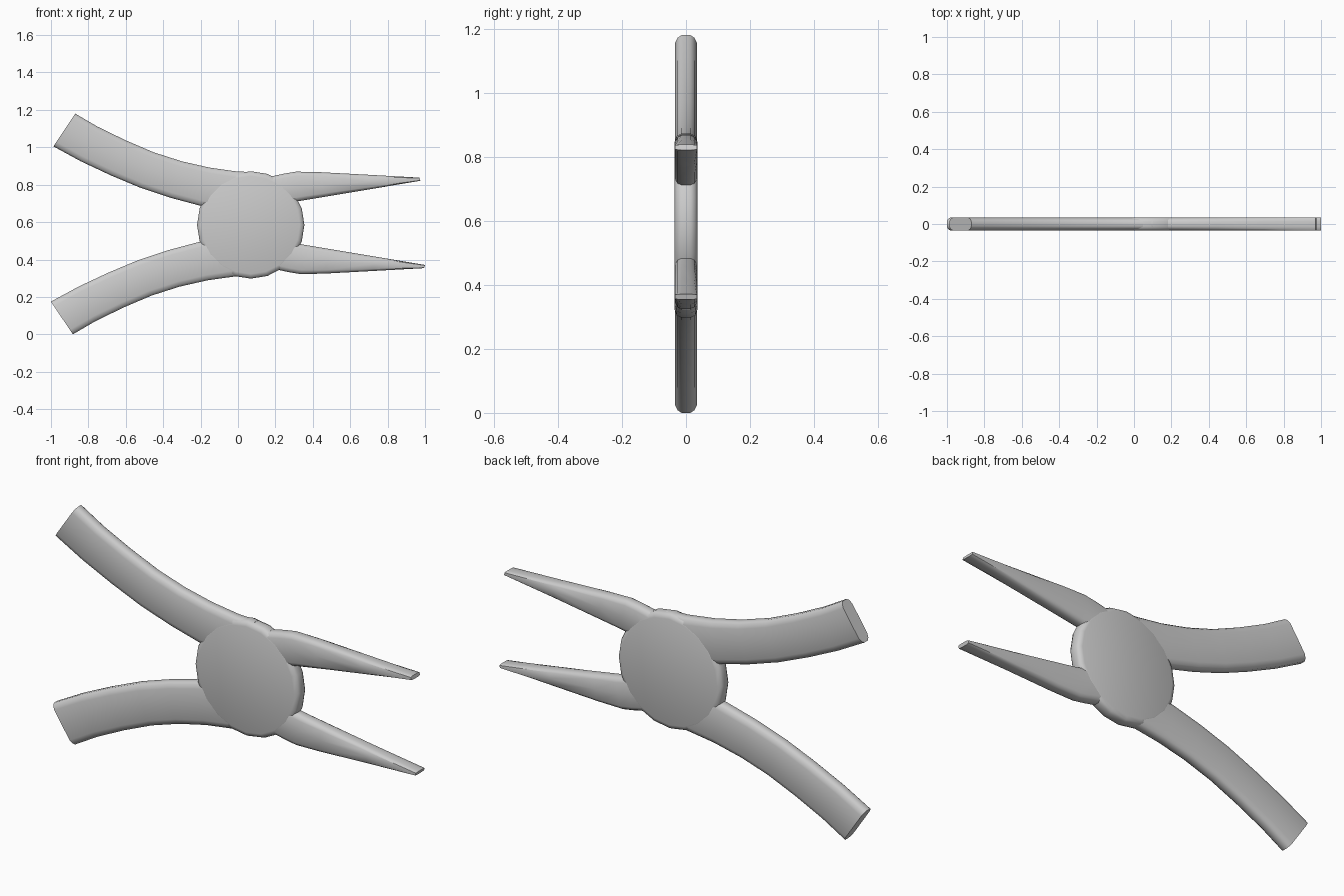
import bpy, bmesh, math

if "Cube" in bpy.data.objects:
    bpy.data.objects.remove(bpy.data.objects["Cube"])

# Rounded flat cross-section: (fraction from outer to inner edge, y)
HALF = [(0, .014), (.045, .026), (.14, .034), (.5, .0345), (.86, .034), (.955, .026), (1, .014)]
SECTION = [(t, -y) for t, y in HALF] + [(t, y) for t, y in reversed(HALF)]


def finish(name, bm):
    bmesh.ops.recalc_face_normals(bm, faces=bm.faces)
    me = bpy.data.meshes.new(name)
    bm.to_mesh(me)
    bm.free()
    me.polygons.foreach_set("use_smooth", [True] * len(me.polygons))
    me.set_sharp_from_angle(angle=math.radians(50))
    ob = bpy.data.objects.new(name, me)
    bpy.context.collection.objects.link(ob)


def skin(bm, rings):
    rings = [[bm.verts.new(p) for p in r] for r in rings]
    n = len(rings[0])
    for a, b in zip(rings, rings[1:]):
        for i in range(n):
            j = (i + 1) % n
            bm.faces.new((a[i], a[j], b[j], b[i]))
    bm.faces.new(rings[0])
    bm.faces.new(rings[-1])


def limb(name, outer, inner, mirror=None):
    """Loft the section between an outer and an inner edge curve (x, z)."""
    if mirror:
        dx, total = mirror
        outer = [(x + dx, total - z) for x, z in outer]
        inner = [(x + dx, total - z) for x, z in inner]
    bm = bmesh.new()
    skin(bm, [[(o[0] + (i[0] - o[0]) * t, y, o[1] + (i[1] - o[1]) * t)
               for t, y in SECTION] for o, i in zip(outer, inner)])
    finish(name, bm)


# Curved grips
grip_out = [(-.87, 1.18), (-.75, 1.11), (-.6, 1.037), (-.45, .973), (-.3, .925),
            (-.15, .891), (0, .87), (.1, .868)]
grip_in = [(-.987, 1.005), (-.84, .925), (-.68, .85), (-.52, .783), (-.36, .73),
           (-.21, .69), (-.05, .65), (.1, .63)]
limb("upper_handle", grip_out, grip_in)
limb("lower_handle", grip_out, grip_in, (-.013, 1.18))

# Tapered needle jaws
jaw_out = [(.1, .83), (.18, .845), (.25, .86), (.31, .87), (.44, .867), (.7, .853), (.97, .838)]
jaw_in = [(.1, .65), (.18, .675), (.26, .70), (.34, .715), (.46, .735), (.7, .775), (.975, .821)]
limb("upper_jaw", jaw_out, jaw_in)
limb("lower_jaw", jaw_out, jaw_in, (.025, 1.192))

# Pivot disc joining the four limbs
bm = bmesh.new()
N = 20
skin(bm, [[(.068 + r * math.cos(k * math.tau / N), y, .585 + r * math.sin(k * math.tau / N))
           for k in range(N)]
          for r, y in [(.262, -.0355), (.28, -.029), (.287, -.015),
                       (.287, .015), (.28, .029), (.262, .0355)]])
finish("pivot_disc", bm)
